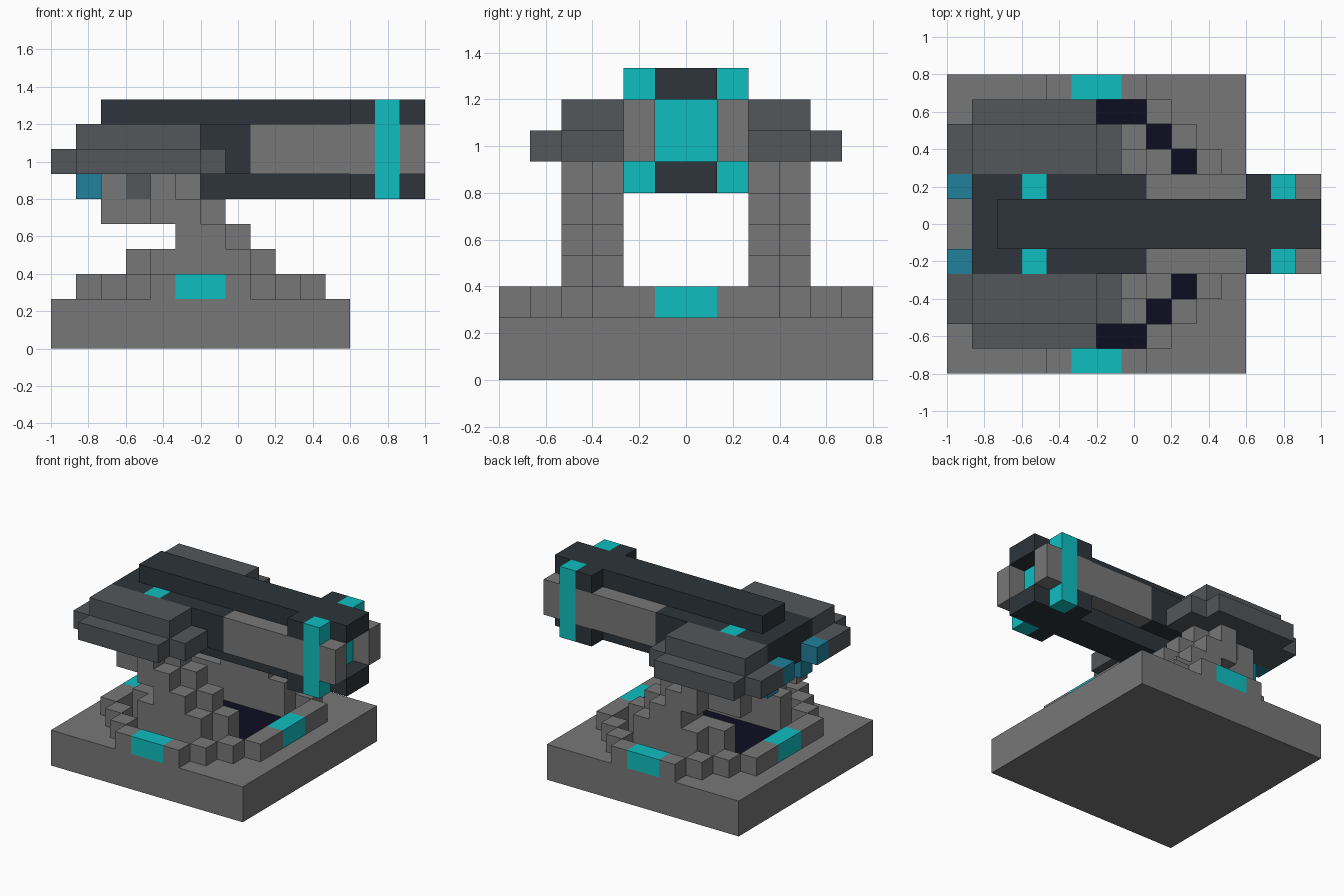
import bpy, bmesh
from mathutils import Matrix, Vector

if "Cube" in bpy.data.objects:
    bpy.data.objects.remove(bpy.data.objects["Cube"])

U = 2 / 15                       # size of one block
ORIGIN = Vector((-1.0, -0.8, 0.0))


def material(name, rgb):
    lin = [((c / 255 + 0.055) / 1.055) ** 2.4 if c > 10 else c / 255 / 12.92 for c in rgb]
    m = bpy.data.materials.new(name)
    m.use_nodes = True
    m.diffuse_color = (*lin, 1)
    m.node_tree.nodes["Principled BSDF"].inputs["Base Color"].default_value = (*lin, 1)
    return m


GREY = material("stone grey", (119, 119, 119))
PANEL = material("panel grey", (82, 87, 90))
DARK = material("dark slate", (45, 53, 59))
CYAN = material("glow cyan", (15, 190, 192))
BLUE = material("vent blue", (33, 128, 156))
NAVY = material("deep navy", (13, 13, 34))


def blocks(name, mat, boxes, mirror=False):
    """One object of boxes (x0, x1, y0, y1, z0, z1) in block units; mirror copies across y = 0."""
    boxes = list(boxes)
    if mirror:
        boxes += [(a, b, 12 - d, 12 - c, e, f) for a, b, c, d, e, f in boxes]
    bm = bmesh.new()
    for x0, x1, y0, y1, z0, z1 in boxes:
        centre = Vector((x0 + x1, y0 + y1, z0 + z1)) * U / 2 + ORIGIN
        size = Vector((x1 - x0, y1 - y0, z1 - z0)) * U
        bmesh.ops.create_cube(bm, size=1, matrix=Matrix.Translation(centre) @ Matrix.Diagonal((*size, 1)))
    me = bpy.data.meshes.new(name)
    bm.to_mesh(me)
    bm.free()
    me.materials.append(mat)
    ob = bpy.data.objects.new(name, me)
    bpy.context.collection.objects.link(ob)
    return ob


# Base slab and the dark turntable floor
blocks("base", GREY, [(0, 12, 0, 12, 0, 2)])
blocks("turntable_floor", NAVY, [(4, 8, 1, 2, 2, 2.04), (3, 9, 2, 3, 2, 2.04),
                                 (2, 10, 3, 6, 2, 2.04)], mirror=True)

# Stepped ring with four lights
ring = [(4, 5, 0, 1, 2, 3), (7, 8, 0, 1, 2, 3)]
for k in range(3):
    ring += [(8 + k, 9 + k, 1 + k, 2 + k, 2, 3), (3 - k, 4 - k, 1 + k, 2 + k, 2, 3)]
ring += [(10, 11, 4, 5, 2, 3), (1, 2, 4, 5, 2, 3)]
blocks("ring", GREY, ring, mirror=True)
blocks("ring_lights", CYAN, [(5, 7, 0, 1, 2, 3), (5, 7, 11, 12, 2, 3),
                             (1, 2, 5, 7, 2, 3), (10, 11, 5, 7, 2, 3)])

# Stepped support arms on both sides
blocks("support_arms", GREY, [
    (4, 8, 2, 3, 2, 4), (3, 9, 3, 4, 2, 4),
    (5, 7, 2, 3, 4, 5), (5, 8, 3, 4, 4, 5),
    (4, 6, 2, 3, 5, 6), (2, 7, 3, 4, 5, 6),
    (4, 5, 2, 3, 6, 7), (2, 3, 3, 4, 6, 7), (4, 6, 3, 4, 6, 7)], mirror=True)
blocks("arm_inserts", PANEL, [(3, 4, 3, 4, 6, 7)], mirror=True)

# Layered side armour
blocks("side_armour", PANEL, [(1, 6, 1, 2, 7, 8), (0, 7, 2, 4, 7, 8),
                              (1, 6, 2, 4, 8, 9)], mirror=True)

# Rear vents
blocks("rear_vents", BLUE, [(0, 1, 4, 5, 7, 8), (1, 2, 4, 5, 6, 7)], mirror=True)

# Barrel: dark core, rails above and below, grey cheeks
blocks("barrel_core", DARK, [(1, 13, 5, 7, 7, 9)])
blocks("barrel_rails", DARK, [(2, 15, 5, 7, 9, 10), (2, 15, 5, 7, 6, 7)])
blocks("breech_sides", DARK, [(1, 3, 4, 5, 7, 9), (4, 8, 4, 5, 7, 9)], mirror=True)
blocks("breech_lights", CYAN, [(3, 4, 4, 5, 7, 9)], mirror=True)
blocks("barrel_cheeks", GREY, [(8, 13, 4, 5, 7, 9), (14, 15, 4, 5, 7, 9)], mirror=True)

# Muzzle collar, glowing bands and recessed bore
blocks("muzzle_collar", DARK, [(12, 13, 4, 5, 9, 10), (12, 13, 4, 5, 6, 7)], mirror=True)
blocks("muzzle_bands", CYAN, [(13, 14, 4, 5, 6, 10)], mirror=True)
blocks("bore_glow", CYAN, [(13, 14, 5, 7, 7, 9)])
